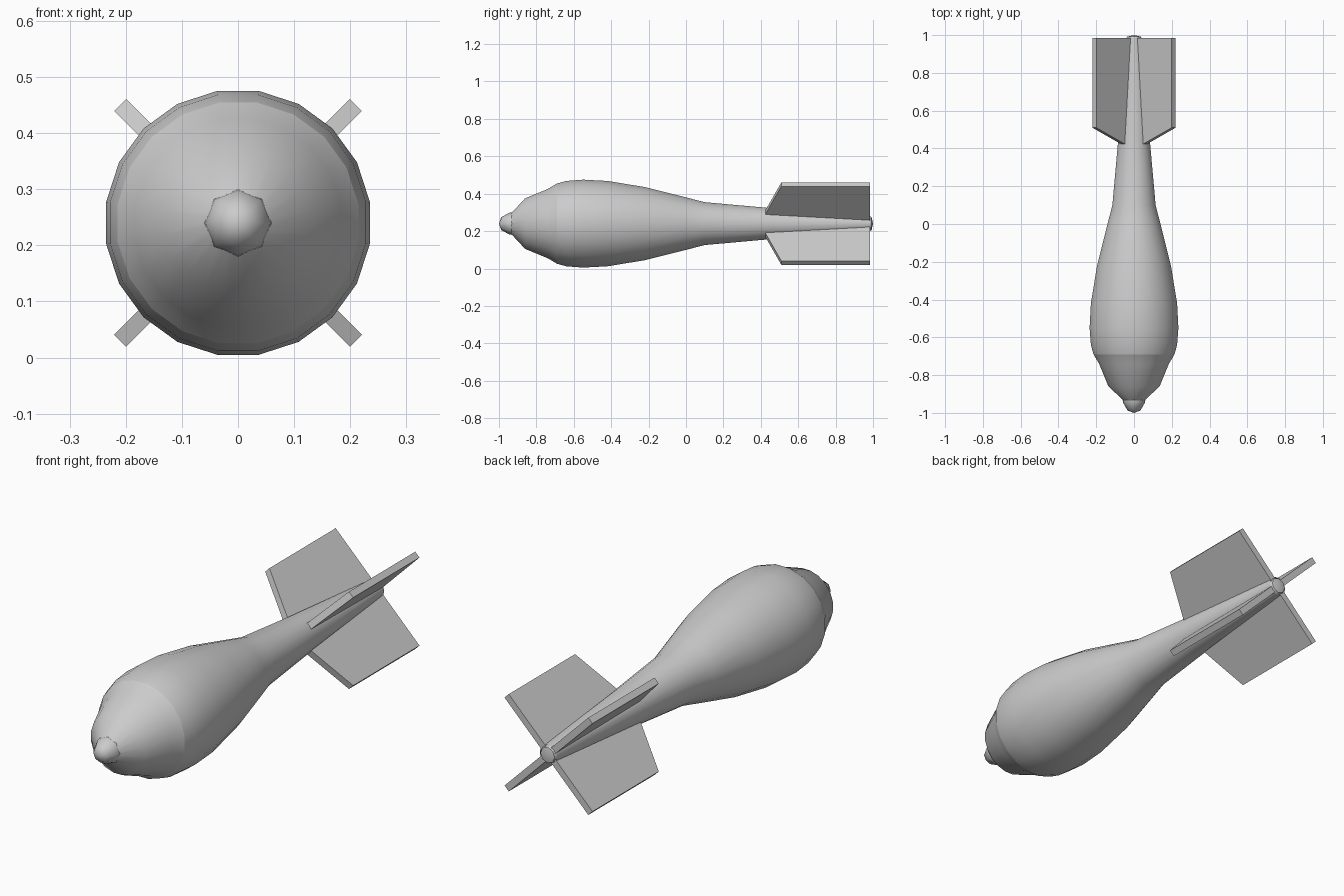
import bpy, bmesh
from math import sin, cos, pi, radians

if "Cube" in bpy.data.objects:
    bpy.data.objects.remove(bpy.data.objects["Cube"])

AXIS_Z = 0.24


def finish(bm, name, smooth=None):
    bmesh.ops.recalc_face_normals(bm, faces=bm.faces)
    me = bpy.data.meshes.new(name)
    bm.to_mesh(me)
    bm.free()
    ob = bpy.data.objects.new(name, me)
    bpy.context.collection.objects.link(ob)
    ob.location.z = AXIS_Z
    if smooth:
        bpy.ops.object.select_all(action='DESELECT')
        ob.select_set(True)
        bpy.context.view_layer.objects.active = ob
        bpy.ops.object.shade_smooth_by_angle(angle=radians(smooth))
    return ob


def lathe(name, profile, sides, offset=0.0, smooth=50):
    """Revolve (y, radius) points around the y axis; radius 0 makes a pole."""
    bm = bmesh.new()
    rings = []
    for y, r in profile:
        if r == 0:
            rings.append([bm.verts.new((0, y, 0))] * sides)
        else:
            angles = [2 * pi * (i + offset) / sides for i in range(sides)]
            rings.append([bm.verts.new((r * cos(a), y, r * sin(a))) for a in angles])
    for a, b in zip(rings, rings[1:]):
        for i in range(sides):
            j = (i + 1) % sides
            bm.faces.new(list(dict.fromkeys((a[i], a[j], b[j], b[i]))))
    return finish(bm, name, smooth)


# Teardrop body tapering into the tail
lathe("body", [(-0.69, 0.217), (-0.64, 0.231), (-0.55, 0.238), (-0.42, 0.231),
               (-0.22, 0.198), (0.0, 0.142), (0.10, 0.116), (0.43, 0.086),
               (0.985, 0.043)], 20, 0.5)

# Stepped front casing
lathe("nose_casing", [(-0.94, 0.05), (-0.86, 0.137), (-0.74, 0.187),
                      (-0.69, 0.217)], 20, 0.5)

# Eight-sided fuse and tail caps
lathe("nose_fuse", [(-1.0, 0), (-0.988, 0.034), (-0.945, 0.058), (-0.93, 0.06)], 8)
lathe("tail_cap", [(0.975, 0.044), (0.992, 0.036), (1.0, 0)], 8)

# Four diagonal tail fins
fin_outline = [(0.0, 0.39), (0.297, 0.51), (0.297, 0.985), (0.0, 0.985)]
for k in range(4):
    bm = bmesh.new()
    sides = [[bm.verts.new((r, y, t)) for r, y in fin_outline] for t in (-0.015, 0.015)]
    bm.faces.new(sides[0])
    bm.faces.new(sides[1])
    for i in range(4):
        j = (i + 1) % 4
        bm.faces.new((sides[0][i], sides[0][j], sides[1][j], sides[1][i]))
    fin = finish(bm, f"tail_fin_{k + 1}")
    fin.rotation_euler.y = radians(45 + 90 * k)
